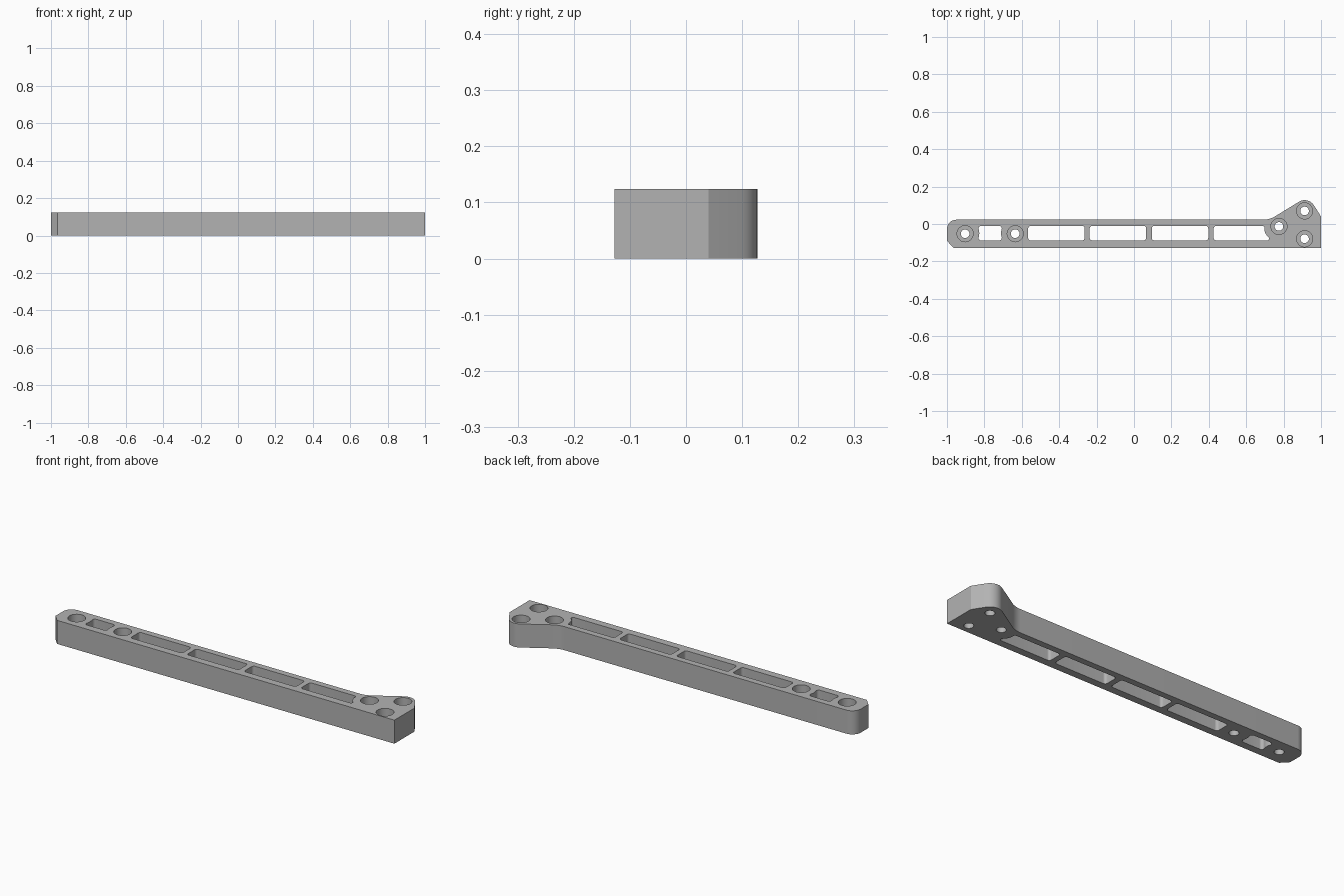
import bpy, bmesh, math
from mathutils import Vector

if "Cube" in bpy.data.objects:
    bpy.data.objects.remove(bpy.data.objects["Cube"])

HEIGHT = 0.124
BORE_FLOOR = 0.05

grey = bpy.data.materials.new("plain grey")
grey.use_nodes = True
colour = (0.45, 0.45, 0.45, 1)
grey.diffuse_color = colour
grey.node_tree.nodes["Principled BSDF"].inputs["Base Color"].default_value = colour


def rounded(corners, steps=8):
    """Turn (x, y, radius) corners into an outline with filleted corners."""
    out = []
    for i, (x, y, r) in enumerate(corners):
        p = Vector((x, y))
        if r == 0:
            out.append(p)
            continue
        a = (Vector(corners[i - 1][:2]) - p).normalized()
        b = (Vector(corners[(i + 1) % len(corners)][:2]) - p).normalized()
        half = a.angle(b) / 2
        centre = p + (a + b).normalized() * r / math.sin(half)
        start = p + a * r / math.tan(half) - centre
        end = p + b * r / math.tan(half) - centre
        sweep = math.pi - 2 * half
        for k in range(steps + 1):
            t = sweep * k / steps
            out.append(centre + (start * math.sin(sweep - t) + end * math.sin(t)) / math.sin(sweep))
    return out


def circle(x, y, r, n=40):
    return [Vector((x + r * math.cos(math.tau * k / n), y + r * math.sin(math.tau * k / n)))
            for k in range(n)]


def prisms(name, outlines, z0, z1):
    """Extrude every outline from z0 to z1 into one object."""
    bm = bmesh.new()
    for outline in outlines:
        face = bm.faces.new([bm.verts.new((p.x, p.y, z0)) for p in outline])
        ext = bmesh.ops.extrude_face_region(bm, geom=[face])["geom"]
        moved = [v for v in ext if isinstance(v, bmesh.types.BMVert)]
        bmesh.ops.translate(bm, verts=moved, vec=(0, 0, z1 - z0))
    bmesh.ops.recalc_face_normals(bm, faces=bm.faces)
    mesh = bpy.data.meshes.new(name)
    bm.to_mesh(mesh)
    bm.free()
    mesh.materials.append(grey)
    obj = bpy.data.objects.new(name, mesh)
    bpy.context.collection.objects.link(obj)
    return obj


# Arm with a raised mounting head at the left end
arm = prisms("bracket_arm", [rounded([
    (-0.965, -0.127, 0), (1, -0.127, 0), (1, 0.04, 0),
    (0.931, 0.149, 0.058), (0.725, 0.023, 0.12),
    (-1, 0.023, 0.05), (-1, -0.09, 0)])], 0, HEIGHT)

# Weight-saving windows
LOW, HIGH, R = -0.088, -0.01, 0.014
MID = (LOW + HIGH) / 2
windows = [rounded([(x, LOW, R), (x + 0.302, LOW, R), (x + 0.302, HIGH, R), (x, HIGH, R)])
           for x in (-0.566, -0.237, 0.095)]
windows.append(rounded([(0.426, LOW, R), (0.737, LOW, 0.01), (0.697, MID, 0.06),
                        (0.697, HIGH, 0.01), (0.426, HIGH, R)]))
windows.append(rounded([(-0.836, LOW, R), (-0.702, LOW, R), (-0.714, MID, 0.07),
                        (-0.702, HIGH, R), (-0.836, HIGH, R), (-0.824, MID, 0.07)]))

# Screw holes with counterbores from the top
holes = [(-0.903, -0.052), (-0.635, -0.052), (0.775, -0.013), (0.912, 0.07), (0.912, -0.079)]
through = windows + [circle(x, y, 0.023) for x, y in holes]
cutters = [prisms("through_cutter", through, -0.1, HEIGHT + 0.1),
           prisms("counterbore_cutter", [circle(x, y, 0.043) for x, y in holes],
                  BORE_FLOOR, HEIGHT + 0.1)]

bpy.ops.object.select_all(action="DESELECT")
arm.select_set(True)
bpy.context.view_layer.objects.active = arm
for cutter in cutters:
    cutter.hide_render = True
    mod = arm.modifiers.new(cutter.name, "BOOLEAN")
    mod.operation = "DIFFERENCE"
    mod.solver = "EXACT"
    mod.object = cutter
    bpy.ops.object.modifier_apply(modifier=mod.name)
    bpy.data.objects.remove(cutter)

bpy.ops.object.shade_smooth_by_angle(angle=math.radians(25))
